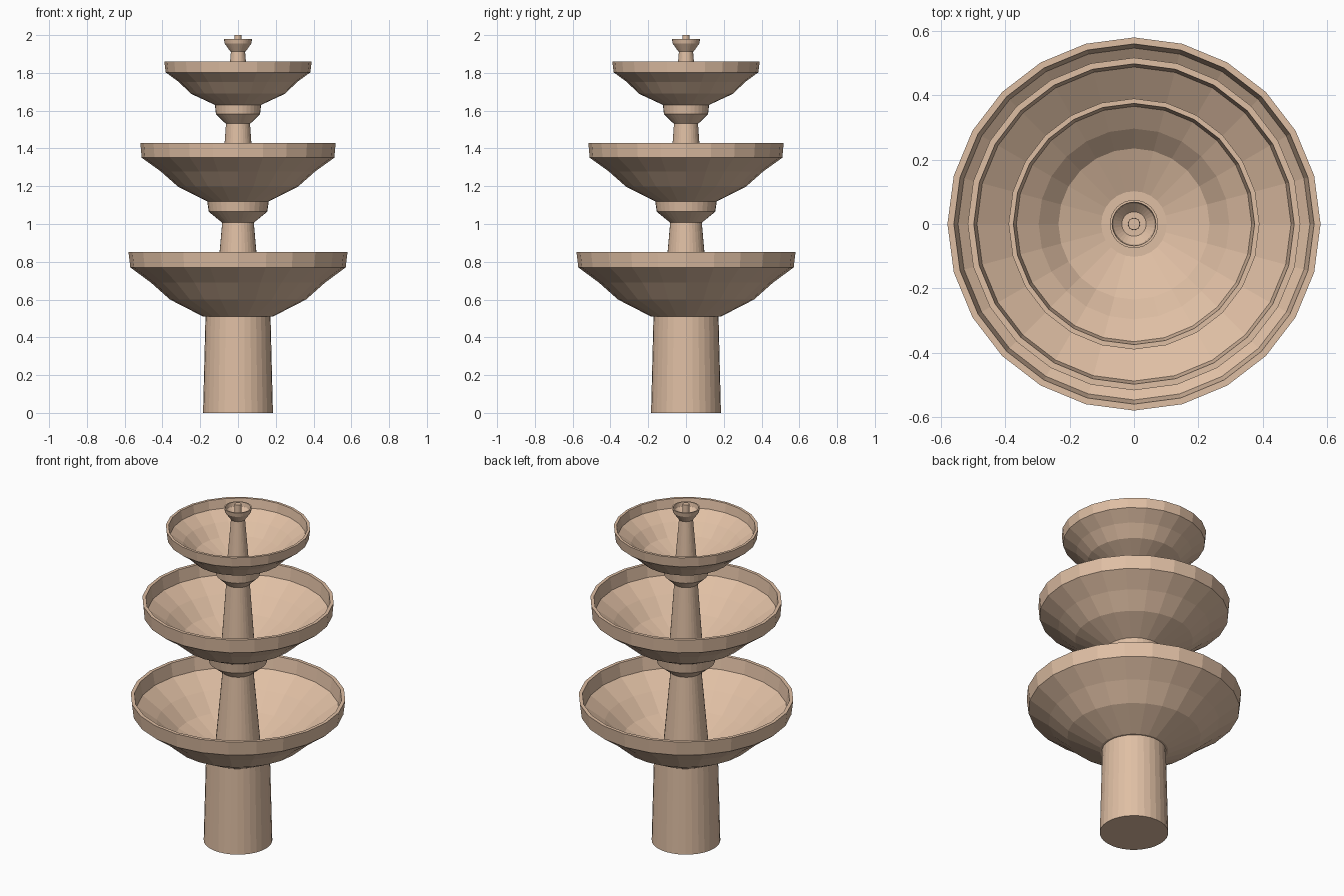
import bpy
import bmesh
from math import cos, sin, tau

cube = bpy.data.objects.get("Cube")
if cube:
    bpy.data.objects.remove(cube, do_unlink=True)

stone = bpy.data.materials.new("warm_sandstone")
stone.use_nodes = True
colour = (0.74, 0.52, 0.37, 1)
stone.diffuse_color = colour
stone.node_tree.nodes["Principled BSDF"].inputs["Base Color"].default_value = colour


def lathe(name, profile, sides):
    """Turn (radius, height) points around z; the ends are closed with flat caps."""
    bm = bmesh.new()
    rings = [[bm.verts.new((r * cos(tau * i / sides), r * sin(tau * i / sides), z))
              for i in range(sides)] for r, z in profile]
    for low, high in zip(rings, rings[1:]):
        for i in range(sides):
            j = (i + 1) % sides
            bm.faces.new((low[i], low[j], high[j], high[i]))
    bm.faces.new(rings[0][::-1])
    bm.faces.new(rings[-1])
    bmesh.ops.recalc_face_normals(bm, faces=bm.faces)
    mesh = bpy.data.meshes.new(name)
    bm.to_mesh(mesh)
    bm.free()
    mesh.materials.append(stone)
    obj = bpy.data.objects.new(name, mesh)
    bpy.context.collection.objects.link(obj)
    return obj


def basin(name, base, bend, rim_low, rim_top, wall):
    """Hollow bowl with an upright rim, given its outer (radius, height) points."""
    # slight bulge half way up the flared side
    mid = ((bend[0] + rim_low[0]) / 2 - 0.005, (bend[1] + rim_low[1]) / 2 + 0.004)
    outside = [base, bend, mid, rim_low, rim_top]
    inside = [(rim_top[0] - wall, rim_top[1]),
              (rim_low[0] - wall * 1.15, rim_low[1] + 0.005),
              (mid[0] - wall, mid[1] + 0.01),
              (bend[0] - wall, bend[1] + 0.01),
              (base[0] - wall, base[1] + 0.02)]
    lathe(name, outside + inside, 24)


# Pedestal
lathe("pedestal", [(0.185, 0), (0.172, 0.52)], 32)

# Three basins
basin("lower_basin", (0.185, 0.51), (0.36, 0.60), (0.57, 0.77), (0.58, 0.853), 0.02)
basin("middle_basin", (0.16, 1.118), (0.318, 1.198), (0.51, 1.351), (0.517, 1.43), 0.019)
basin("upper_basin", (0.117, 1.628), (0.25, 1.69), (0.383, 1.803), (0.39, 1.86), 0.015)

# Tapered columns rising from the basin floors
lathe("lower_column", [(0.127, 0.52), (0.083, 1.015)], 32)
lathe("middle_column", [(0.092, 1.13), (0.063, 1.54)], 32)
lathe("upper_column", [(0.06, 1.64), (0.037, 1.92)], 32)

# Flared collars under the middle and upper basins
lathe("lower_collar", [(0.085, 1.008), (0.155, 1.065), (0.163, 1.12)], 32)
lathe("upper_collar", [(0.066, 1.532), (0.117, 1.582), (0.122, 1.63)], 32)

# Small cup and water nozzle at the top
lathe("top_cup", [(0.04, 1.912), (0.07, 1.955), (0.075, 1.98), (0.068, 1.98),
                  (0.064, 1.957), (0.038, 1.93)], 32)
lathe("nozzle", [(0.019, 1.92), (0.018, 2.0)], 24)
